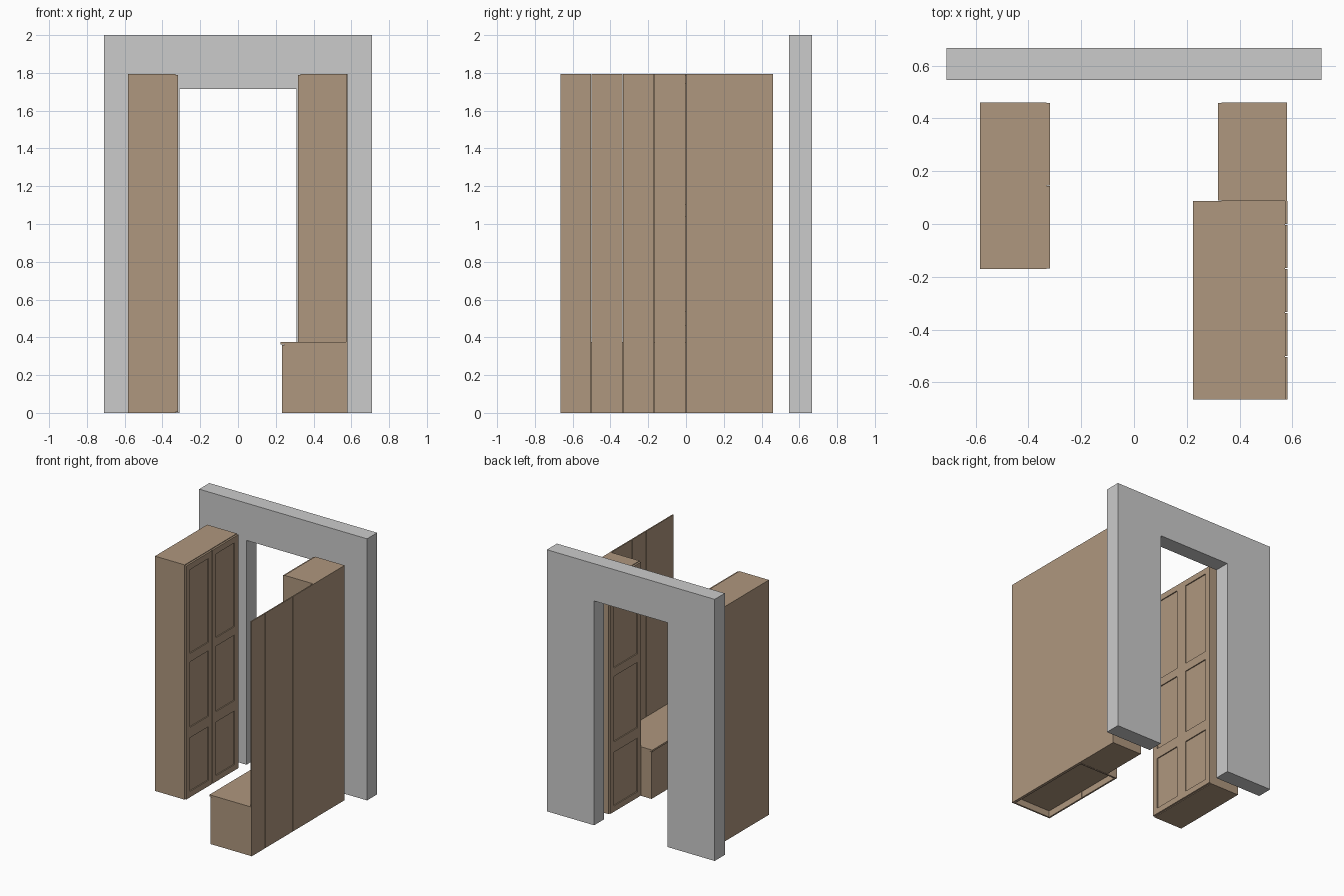
import bpy, bmesh

if "Cube" in bpy.data.objects:
    bpy.data.objects.remove(bpy.data.objects["Cube"])

wood = bpy.data.materials.new("wood")
wood.diffuse_color = (0.43, 0.31, 0.21, 1)
wood.use_nodes = True
wood.node_tree.nodes["Principled BSDF"].inputs["Base Color"].default_value = wood.diffuse_color


def add_box(bm, lo, hi):
    verts = bmesh.ops.create_cube(bm, size=1)["verts"]
    for v in verts:
        for i in range(3):
            v.co[i] = lo[i] if v.co[i] < 0 else hi[i]


def boxes(name, parts, mat=None):
    bm = bmesh.new()
    for lo, hi in parts:
        add_box(bm, lo, hi)
    me = bpy.data.meshes.new(name)
    bm.to_mesh(me)
    bm.free()
    if mat:
        me.materials.append(mat)
    ob = bpy.data.objects.new(name, me)
    bpy.context.collection.objects.link(ob)
    return ob


ROWS = [(0.05, 0.46), (0.54, 1.04), (1.105, 1.745)]


def panel_door(name, xa, xb, x_panel, y0, y1):
    """Door made of stiles and rails around three recessed panels."""
    z0, z1, stile = 0.005, 1.79, 0.045
    parts = [((xa, y0, z0), (xb, y0 + stile, z1)),
             ((xa, y1 - stile, z0), (xb, y1, z1))]
    edges = [z0] + [z for row in ROWS for z in row] + [z1]
    for a, b in zip(edges[0::2], edges[1::2]):
        parts.append(((xa, y0 + stile, a), (xb, y1 - stile, b)))
    back = xa if abs(xa) > abs(xb) else xb
    pa, pb = sorted((back, x_panel))
    for a, b in ROWS:
        parts.append(((pa, y0 + stile, a), (pb, y1 - stile, b)))
    boxes(name, parts, wood)


# Wall with doorway, one continuous profile
profile = [(-0.71, 0), (-0.31, 0), (-0.31, 1.715), (0.31, 1.715),
           (0.31, 0), (0.71, 0), (0.71, 2), (-0.71, 2)]
bm = bmesh.new()
face = bm.faces.new([bm.verts.new((x, 0.545, z)) for x, z in profile])
ext = bmesh.ops.extrude_face_region(bm, geom=[face])
for v in ext["geom"]:
    if isinstance(v, bmesh.types.BMVert):
        v.co.y = 0.667
bmesh.ops.recalc_face_normals(bm, faces=bm.faces)
me = bpy.data.meshes.new("doorway_wall")
bm.to_mesh(me)
bm.free()
bpy.context.collection.objects.link(bpy.data.objects.new("doorway_wall", me))

# Left double wardrobe
boxes("left_wardrobe", [((-0.583, -0.17, 0), (-0.332, 0.46, 1.795))], wood)
panel_door("left_wardrobe_front_door", -0.332, -0.318, -0.326, -0.168, 0.143)
panel_door("left_wardrobe_back_door", -0.332, -0.318, -0.326, 0.146, 0.458)

# Right single wardrobe
boxes("right_wardrobe", [((0.332, 0.087, 0), (0.58, 0.46, 1.795))], wood)
panel_door("right_wardrobe_door", 0.318, 0.332, 0.326, 0.089, 0.458)

# Plank backboard behind the bench
edges = [-0.665, -0.5, -0.334, -0.167, 0.0, 0.087]
boxes("backboard_planks",
      [((0.572, a, 0), (0.581, b - (0.003 if b < 0.08 else 0), 1.795))
       for a, b in zip(edges, edges[1:])], wood)

# Bench: walls, raised bottom shelf and lid
boxes("bench_body", [
    ((0.245, -0.663, 0), (0.572, -0.65, 0.363)),
    ((0.245, 0.072, 0), (0.572, 0.085, 0.363)),
    ((0.559, -0.65, 0), (0.572, 0.072, 0.363)),
    ((0.245, -0.65, 0.05), (0.559, 0.072, 0.063))], wood)
boxes("bench_lid", [((0.224, -0.665, 0.363), (0.572, 0.087, 0.376))], wood)
boxes("bench_fronts", [((0.232, -0.663, 0), (0.245, -0.29, 0.36)),
                       ((0.232, -0.287, 0), (0.245, 0.085, 0.36))], wood)
